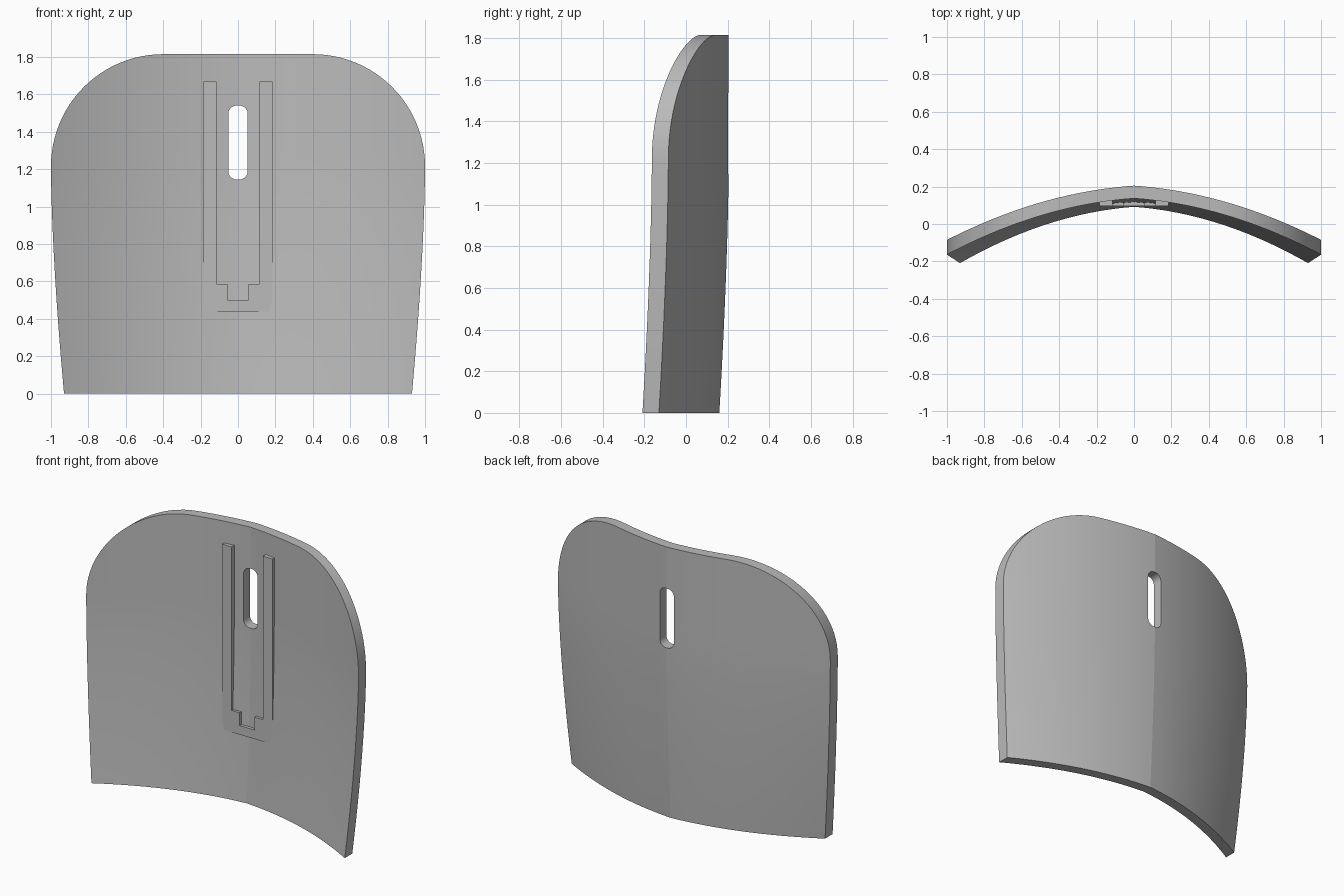
import bpy, bmesh, math

cube = bpy.data.objects.get("Cube")
if cube:
    bpy.data.objects.remove(cube, do_unlink=True)

HEIGHT, CORNER = 1.815, 0.6
SHOULDER = HEIGHT - CORNER

grey = bpy.data.materials.new("plain grey")
grey.use_nodes = True
colour = (0.5, 0.5, 0.5, 1)
grey.diffuse_color = colour
grey.node_tree.nodes["Principled BSDF"].inputs["Base Color"].default_value = colour


def finish(name, bm):
    bmesh.ops.recalc_face_normals(bm, faces=bm.faces)
    mesh = bpy.data.meshes.new(name)
    bm.to_mesh(mesh)
    bm.free()
    obj = bpy.data.objects.new(name, mesh)
    bpy.context.collection.objects.link(obj)
    mesh.materials.append(grey)
    return obj


def prism(name, outline, y0, y1):
    """Extrude an x-z outline along y."""
    bm = bmesh.new()
    face = bm.faces.new([bm.verts.new((x, y0, z)) for x, z in outline])
    moved = bmesh.ops.extrude_face_region(bm, geom=[face])["geom"]
    verts = [v for v in moved if isinstance(v, bmesh.types.BMVert)]
    bmesh.ops.translate(bm, verts=verts, vec=(0, y1 - y0, 0))
    return finish(name, bm)


def shell_point(u, z, front):
    """Point on the bowed shell; u runs from -1 to 1 across the width."""
    low = max(0, 1 - z / SHOULDER) ** 1.6
    y = 0.205 - 0.07 * abs(u) - 0.22 * u * u - 0.045 * low
    if front:
        y -= 0.068 + 0.011 * u * u
    return (u * (1 - 0.07 * low), y, z)


# Curved back plate: columns follow the rounded top corners
flat = 1 - CORNER
half = [(flat * i / 8, HEIGHT) for i in range(8)]
for i in range(25):
    a = math.pi / 2 * i / 24
    half.append((flat + CORNER * math.sin(a), SHOULDER + CORNER * math.cos(a)))
columns = [(-u, h) for u, h in reversed(half[1:])] + half
ROWS = 28
bm = bmesh.new()
sides = []
for front in (False, True):
    grid = [[bm.verts.new(shell_point(u, h * j / ROWS, front)) for j in range(ROWS + 1)]
            for u, h in columns]
    for a, b in zip(grid, grid[1:]):
        for j in range(ROWS):
            bm.faces.new((a[j], b[j], b[j + 1], a[j + 1]))
    rim = [c[0] for c in grid] + grid[-1][1:] + [c[-1] for c in reversed(grid[:-1])]
    sides.append(rim + grid[0][-2:0:-1])
back, face = sides
for i in range(len(back)):
    k = (i + 1) % len(back)
    bm.faces.new((back[i], back[k], face[k], face[i]))
plate = finish("back_plate", bm)

# Rounded slot cut through the plate
outline = []
radius, half_w, low_z, high_z = 0.045, 0.052, 1.145, 1.54
for q, (sx, z) in enumerate(((1, high_z - radius), (-1, high_z - radius),
                             (-1, low_z + radius), (1, low_z + radius))):
    for i in range(15):
        a = math.pi / 2 * (q + i / 14)
        outline.append((sx * (half_w - radius) + radius * math.cos(a), z + radius * math.sin(a)))
cutter = prism("slot_cutter", outline, -0.3, 0.5)
cutter.hide_render = True
cut = plate.modifiers.new("slot", "BOOLEAN")
cut.operation, cut.solver, cut.object = "DIFFERENCE", "EXACT", cutter
bpy.context.view_layer.objects.active = plate
bpy.ops.object.modifier_apply(modifier=cut.name)
bpy.data.objects.remove(cutter, do_unlink=True)

bpy.ops.object.select_all(action="DESELECT")
plate.select_set(True)
bpy.ops.object.shade_smooth_by_angle(angle=math.radians(7))

# Forked rail bracket, partly sunk into the front of the plate
right = [(0.185, 0.44), (0.185, 1.67), (0.115, 1.67), (0.115, 0.585), (0.055, 0.585), (0.055, 0.5)]
prism("rail_bracket", right + [(-x, z) for x, z in reversed(right)], 0.096, 0.135)
